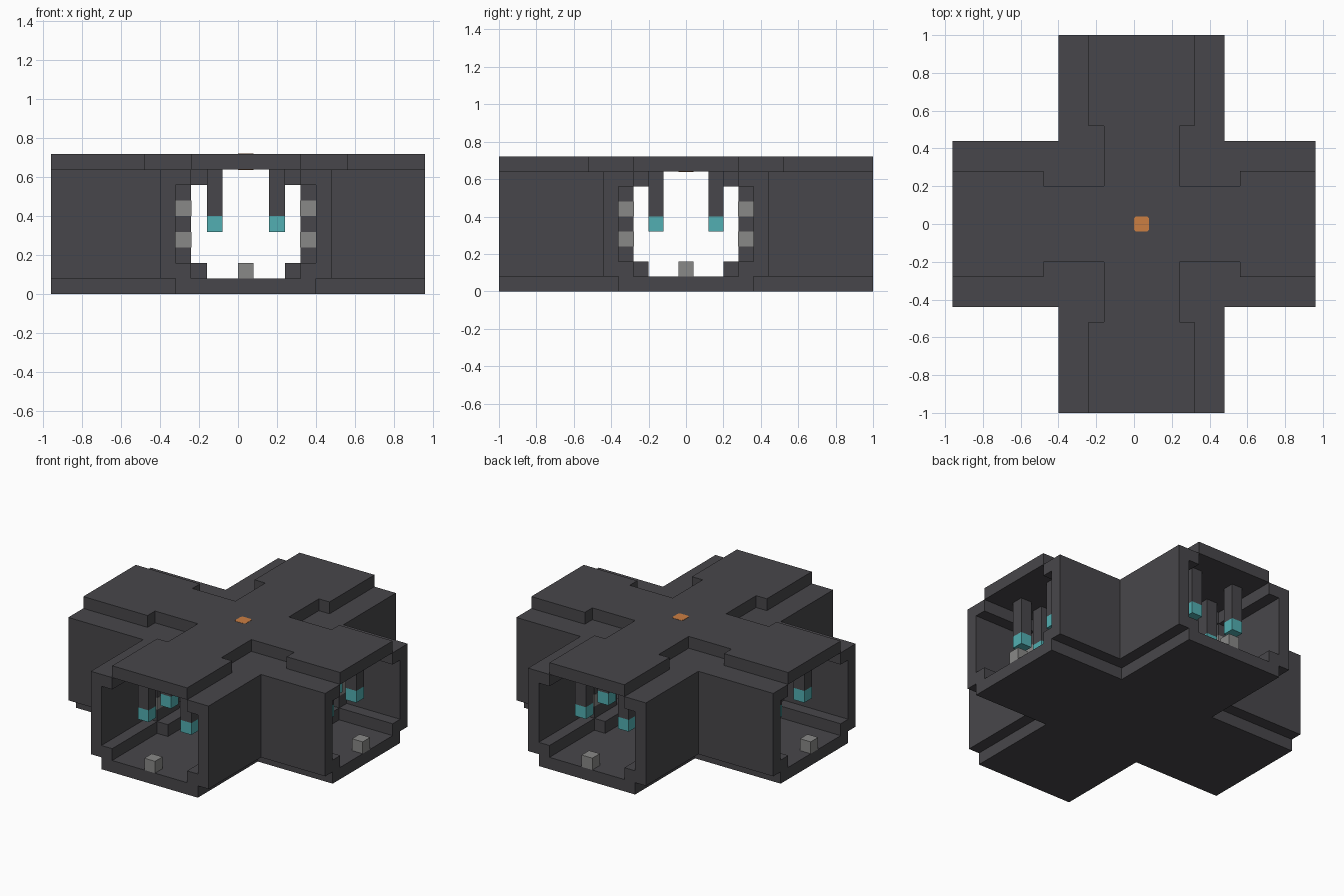
import bpy
import bmesh
from mathutils import Vector

cube = bpy.data.objects.get("Cube")
if cube:
    bpy.data.objects.remove(cube, do_unlink=True)

UNIT = 0.08                      # one block
CENTRE = Vector((0.04, 0, 0))    # crossing point of the two corridors
END = 12.5                       # corridor length in blocks
SHORT_END = 11.5                 # the left (+x) corridor is one block shorter
NECK = 6.5                       # the section narrows inside this distance
QUADRANTS = [(sx, sy) for sx in (1, -1) for sy in (1, -1)]


def material(name, rgb):
    m = bpy.data.materials.new(name)
    m.use_nodes = True
    m.diffuse_color = (*rgb, 1)
    m.node_tree.nodes["Principled BSDF"].inputs["Base Color"].default_value = (*rgb, 1)
    return m


HULL = material("charcoal hull", (0.064, 0.062, 0.069))
TEAL = material("teal lamp", (0.085, 0.43, 0.445))
GREY = material("mid grey", (0.25, 0.25, 0.245))
ORANGE = material("orange beacon", (0.6, 0.21, 0.055))


def prism(bm, plan, z0, z1):
    """Extrude a plan outline between two heights, all in blocks."""
    verts = [bm.verts.new(CENTRE + UNIT * Vector((x, y, z0))) for x, y in plan]
    face = bm.faces.new(verts)
    top = bmesh.ops.extrude_face_region(bm, geom=[face])["geom"]
    moved = [v for v in top if isinstance(v, bmesh.types.BMVert)]
    bmesh.ops.translate(bm, verts=moved, vec=(0, 0, UNIT * (z1 - z0)))


def build(name, mat, prisms):
    bm = bmesh.new()
    for plan, z0, z1 in prisms:
        prism(bm, plan, z0, z1)
    bmesh.ops.recalc_face_normals(bm, faces=bm.faces)
    mesh = bpy.data.meshes.new(name)
    bm.to_mesh(mesh)
    bm.free()
    mesh.materials.append(mat)
    obj = bpy.data.objects.new(name, mesh)
    bpy.context.collection.objects.link(obj)
    return obj


def block(x, y, half=0.5):
    return [(x - half, y - half), (x + half, y - half),
            (x + half, y + half), (x - half, y + half)]


def reach(sx):
    return SHORT_END if sx > 0 else END


def inner_edge(far, end):
    """Corridor edge of one quadrant, stepping in one block at the neck."""
    near = far - 1
    return [(far, END), (far, NECK), (near, NECK), (near, near),
            (NECK, near), (NECK, far), (end, far)]


def corner_plan(far, sx, sy):
    end = reach(sx)
    outer = [(end, 5.5), (5.5, 5.5), (5.5, END)]
    return [(sx * x, sy * y) for x, y in outer + inner_edge(far, end)]


def cross_plan(edge):
    """Go round all four quadrants of a cross-shaped slab."""
    plan = []
    for sx, sy in ((1, 1), (1, -1), (-1, -1), (-1, 1)):
        part = [(sx * x, sy * y) for x, y in edge(reach(sx))]
        plan += part if sx == sy else part[::-1]
    return plan


# Floor slab and stepped raised roof
build("floor", HULL, [(cross_plan(lambda e: [(4.5, END), (4.5, 4.5), (e, 4.5)]), 0, 1)])
build("roof", HULL, [(cross_plan(lambda e: inner_edge(3.5, e)), 8, 9)])

# Corner walls: thick sill, thin wall, thick cornice
for name, far, z0, z1 in (("sills", 3.5, 1, 2), ("walls", 4.5, 2, 7), ("cornices", 3.5, 7, 8)):
    build(name, HULL, [(corner_plan(far, sx, sy), z0, z1) for sx, sy in QUADRANTS])

# Hanging posts with lamps, two pairs in each corridor
spots = []
for sx, sy in QUADRANTS:
    spots += [(sx * 2, sy * 7), (sx * 2, sy * 10),
              (sx * 7, sy * 2), (sx * (reach(sx) - 2.5), sy * 2)]
build("hanging_posts", HULL, [(block(x, y), 5, 8) for x, y in spots])
build("post_lamps", TEAL, [(block(x, y), 4, 5) for x, y in spots])

# Grey panels set in the wall ends at the neck
panels = []
for sx, sy in QUADRANTS:
    for x, y in ((4, 6), (6, 4)):
        panels += [(block(sx * x, sy * y, 0.52), z, z + 1) for z in (3, 5)]
build("wall_panels", GREY, panels)

# Floor block at each corridor mouth
mouths = [(SHORT_END - 0.5, 0), (0.5 - END, 0), (0, END - 0.5), (0, 0.5 - END)]
build("threshold_blocks", GREY, [(block(x, y), 1, 2) for x, y in mouths])

# Beacon in the middle of the roof, with clipped corners
c, h = 0.37, 0.5
beacon = [(c, h), (h, c), (h, -c), (c, -h), (-c, -h), (-h, -c), (-h, c), (-c, h)]
build("roof_beacon", ORANGE, [(beacon, 7.98, 9.02)])
